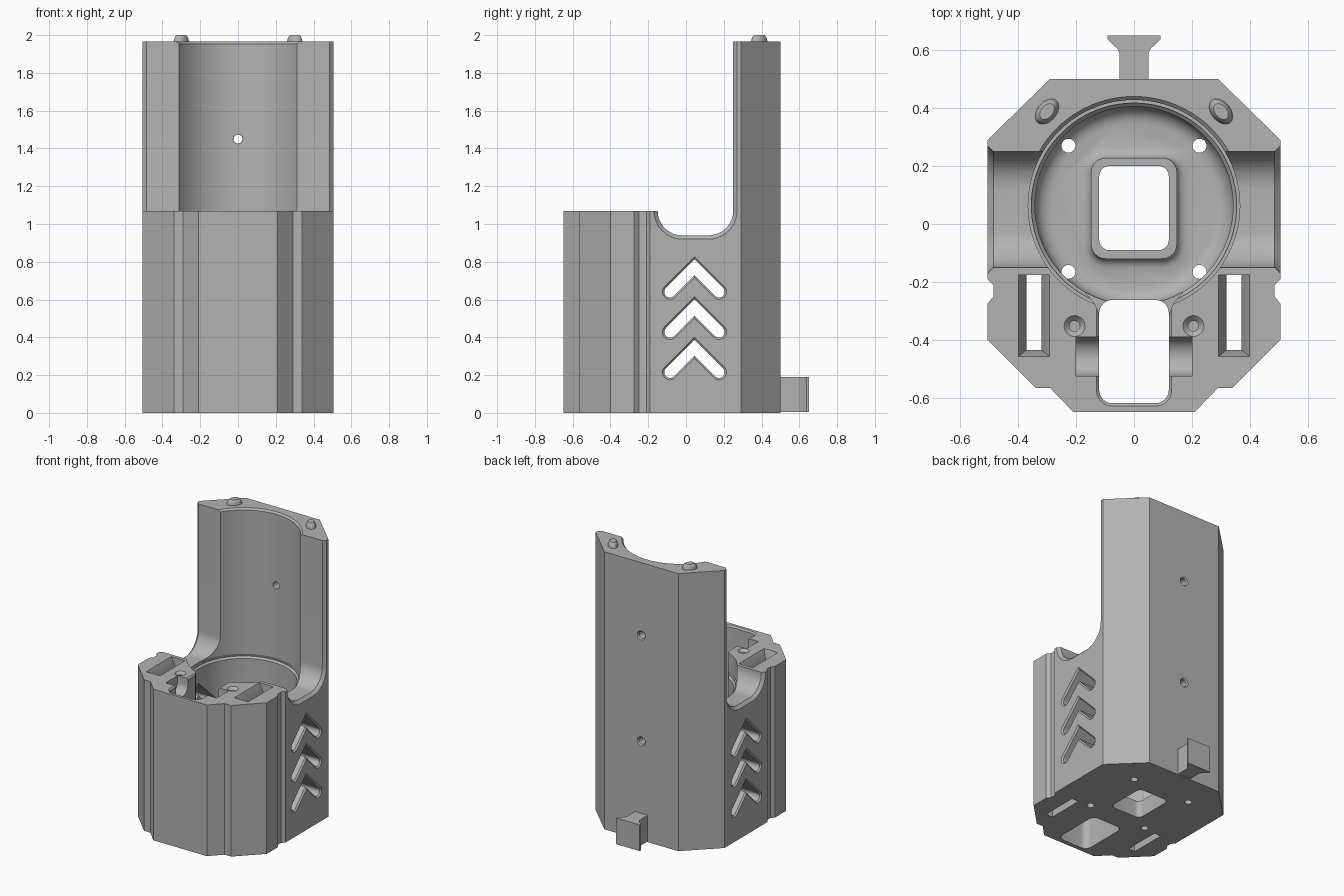
import bpy, bmesh
from math import sin, cos, pi, radians, sqrt

cube = bpy.data.objects.get("Cube")
if cube:
    bpy.data.objects.remove(cube, do_unlink=True)

grey = bpy.data.materials.new("plain grey")
grey.use_nodes = True
GREY = (0.45, 0.45, 0.45, 1)
grey.diffuse_color = GREY
grey.node_tree.nodes["Principled BSDF"].inputs["Base Color"].default_value = GREY


def stack(name, rings, axis="z"):
    """Solid lofted through (outline, level) rings along an axis."""
    place = {"x": lambda p, t: (t, p[0], p[1]),
             "y": lambda p, t: (p[0], t, p[1]),
             "z": lambda p, t: (p[0], p[1], t)}[axis]
    bm = bmesh.new()
    loops = [[bm.verts.new(place(p, t)) for p in pts] for pts, t in rings]
    n = len(loops[0])
    for a, b in zip(loops, loops[1:]):
        for i in range(n):
            j = (i + 1) % n
            bm.faces.new((a[i], a[j], b[j], b[i]))
    bm.faces.new(loops[0])
    bm.faces.new(loops[-1])
    bmesh.ops.recalc_face_normals(bm, faces=bm.faces)
    mesh = bpy.data.meshes.new(name)
    bm.to_mesh(mesh)
    bm.free()
    mesh.materials.append(grey)
    ob = bpy.data.objects.new(name, mesh)
    bpy.context.collection.objects.link(ob)
    return ob


def arc(cx, cy, r, a0, a1, n):
    steps = [radians(a0 + (a1 - a0) * i / n) for i in range(n + 1)]
    return [(cx + r * cos(a), cy + r * sin(a)) for a in steps]


def circle(cx, cy, r, n=32):
    return arc(cx, cy, r, 0, 360 - 360 / n, n - 1)


def rrect(cx, cy, hx, hy, r, n=6):
    pts = []
    for k, (sx, sy) in enumerate(((1, 1), (-1, 1), (-1, -1), (1, -1))):
        pts += arc(cx + sx * (hx - r), cy + sy * (hy - r), r, 90 * k, 90 * k + 90, n)
    return pts


def rect(x0, x1, y0, y1):
    return [(x0, y0), (x1, y0), (x1, y1), (x0, y1)]


def mirrored(half):
    return half + [(-x, y) for x, y in reversed(half)]


def combine(ob, other, op="DIFFERENCE"):
    other.hide_render = True
    mod = ob.modifiers.new(op, "BOOLEAN")
    mod.operation, mod.solver, mod.object = op, "EXACT", other
    bpy.context.view_layer.objects.active = ob
    bpy.ops.object.modifier_apply(modifier=mod.name)
    bpy.data.objects.remove(other, do_unlink=True)


def finish(ob):
    bpy.ops.object.select_all(action="DESELECT")
    ob.select_set(True)
    bpy.context.view_layer.objects.active = ob
    bpy.ops.object.shade_smooth_by_angle(angle=radians(28))


# Outer shell: chamfered block with side and front notches
TOP, DECK = 1.965, 1.07
outline = mirrored([(0.29, 0.5), (0.505, 0.29), (0.505, -0.19), (0.485, -0.21),
                    (0.485, -0.25), (0.505, -0.275), (0.505, -0.4),
                    (0.34, -0.565), (0.29, -0.565), (0.21, -0.648)])
body = stack("holder_body", [(outline, 0), (outline, TOP)])


# Open front above the deck, with a rounded saddle across the sides
def saddle(o):
    return ([(0.25 + o, 2.5)] + arc(0.12, DECK, 0.13 + o, 0, -90, 12)
            + arc(-0.02, DECK, 0.13 + o, -90, -180, 12) + [(-1, DECK), (-1, 2.5)])


combine(body, stack("saddle_cut", [(saddle(o), x) for x, o in
        ((-0.525, 0.04), (-0.485, 0), (0.485, 0), (0.525, 0.04))], "x"))

# Round bore with filleted floor, stepped lip and chamfered top
CY, FLOOR = 0.063, 0.07
levels = [(0.282 + 0.06 * sin(a), FLOOR + 0.06 - 0.06 * cos(a))
          for a in (i * pi / 12 for i in range(7))]
levels += [(0.342, 0.912), (0.354, 0.924), (0.354, 0.93), (0.365, 0.93),
           (0.365, TOP - 0.012), (0.385, TOP + 0.008)]
combine(body, stack("bore_cut", [(circle(0, CY, r, 96), z) for r, z in levels]))

# Raised collar and square opening in the floor
collar = [(0.03, FLOOR - 0.02), (0.03, FLOOR), (0.015, FLOOR + 0.006),
          (0.005, FLOOR + 0.016), (0, FLOOR + 0.03), (0, FLOOR + 0.05)]
combine(body, stack("collar", [(rrect(0, 0.054, 0.148 + g, 0.174 + g, 0.05 + g), z)
                               for g, z in collar]), "UNION")
opening = rrect(0, 0.055, 0.12, 0.145, 0.035)
combine(body, stack("opening_cut", [(opening, -0.1), (opening, 0.3)]))

# Front well through the floor, flared into the bore
well = rrect(0, -0.44, 0.12, 0.178, 0.045)
wide = rrect(0, -0.44, 0.15, 0.208, 0.075)
combine(body, stack("well_cut", [(well, -0.1), (well, DECK - 0.01), (wide, DECK + 0.02)]))
flare = mirrored([(0.118, -0.34), (0.124, -0.3), (0.138, -0.27), (0.168, -0.238), (0.1, -0.2)])
combine(body, stack("flare_cut", [(flare, 0.13), (flare, 1.2)]))

# Axle cradle across the well
cradle = [(-0.39, 1.2)] + arc(-0.457, 1.03, 0.067, 0, -180, 16) + [(-0.524, 1.2)]
combine(body, stack("cradle_cut", [(cradle, -0.2), (cradle, 0.2)], "x"))

for s in (-1, 1):
    # Strap slots with a tapered mouth
    slot = rect(s * 0.345 - 0.026, s * 0.345 + 0.026, -0.435, -0.176)
    mouth = rect(s * 0.345 - 0.054, s * 0.345 + 0.054, -0.457, -0.176)
    combine(body, stack("slot_cut", [(slot, -0.1), (slot, 1.01), (mouth, DECK), (mouth, 1.2)]))
    # Countersunk screw holes in the deck
    combine(body, stack("screw_cut", [(circle(s * 0.205, -0.352, r), z) for r, z in
            ((0.018, 0.8), (0.018, DECK - 0.018), (0.036, DECK), (0.036, 1.2))]))
    # Floor screw holes
    for y in (0.27, -0.165):
        hole = circle(s * 0.226, y, 0.024)
        combine(body, stack("floor_hole_cut", [(hole, -0.1), (hole, 0.3)]))


# Chevron windows through both sides
def chevron(c, w):
    k, y, d = w * sqrt(2), 0.045, 0.13
    return (arc(y + d, c - d, w, 45, -135, 12) + [(y, c - k)]
            + arc(y - d, c - d, w, -45, -225, 12) + [(y, c + k)])


for i in range(3):
    c = 0.345 + 0.213 * i
    combine(body, stack("chevron_cut", [(chevron(c, w), x) for x, w in
            ((-0.525, 0.06), (-0.495, 0.03), (0.495, 0.03), (0.525, 0.06))], "x"))

# Mounting holes in the back wall
for z in (0.7, 1.45):
    combine(body, stack("back_hole_cut", [(circle(0, z, r), y) for y, r in
            ((0.35, 0.032), (0.418, 0.032), (0.43, 0.024), (0.492, 0.024), (0.52, 0.052))], "y"))
finish(body)

# Flared hook on the back
hook = mirrored([(0.05, 0.49), (0.05, 0.59), (0.058, 0.605), (0.092, 0.637), (0.092, 0.65)])
tab = stack("back_hook", [(hook, 0.005), (hook, 0.19)])
finish(tab)


# Oval locating pegs on top
def oval(s, k):
    pts = []
    for u, v in circle(0, 0, k):
        a, b = u * 0.05, v * 0.033
        pts.append((s * (0.3 + (a - b) * 0.68), 0.388 - (a + b) * 0.73))
    return pts


for s, side in ((1, "left"), (-1, "right")):
    peg = stack(side + "_peg", [(oval(s, k), z) for k, z in
                ((1, TOP - 0.01), (1, TOP), (0.92, 1.98), (0.8, 1.992), (0.62, 2.0))])
    finish(peg)
